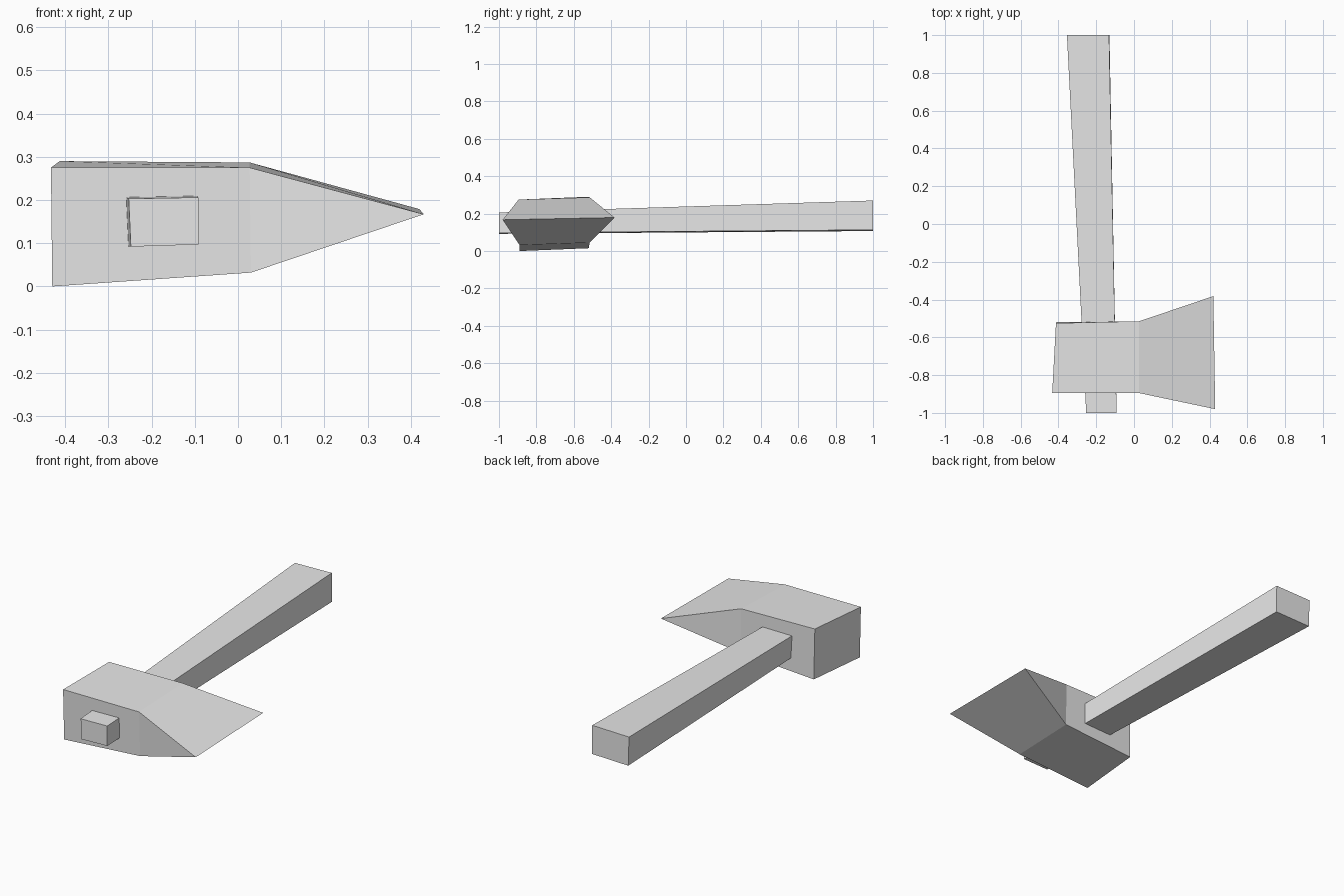
import bpy
import bmesh

cube = bpy.data.objects.get("Cube")
if cube:
    bpy.data.objects.remove(cube, do_unlink=True)

grey = bpy.data.materials.new("plain_grey")
grey.use_nodes = True
colour = (0.8, 0.8, 0.8, 1)
grey.diffuse_color = colour
grey.node_tree.nodes["Principled BSDF"].inputs["Base Color"].default_value = colour


def loft(name, sections):
    """Skin a row of four-corner sections; a two-corner section is a sharp edge."""
    bm = bmesh.new()
    rings = []
    for section in sections:
        ring = [bm.verts.new(p) for p in section]
        # A sharp edge shares its corners between the upper and lower sides
        rings.append(ring if len(ring) == 4 else [ring[0], ring[1], ring[1], ring[0]])
    for a, b in zip(rings, rings[1:]):
        for i in range(4):
            j = (i + 1) % 4
            corners = list(dict.fromkeys((a[i], a[j], b[j], b[i])))
            bm.faces.new(corners)
    for ring in (rings[0], rings[-1]):
        if len(set(ring)) == 4:
            bm.faces.new(ring)
    bmesh.ops.recalc_face_normals(bm, faces=bm.faces)
    mesh = bpy.data.meshes.new(name)
    bm.to_mesh(mesh)
    bm.free()
    mesh.materials.append(grey)
    obj = bpy.data.objects.new(name, mesh)
    bpy.context.collection.objects.link(obj)
    return obj


# Axe head: poll, cheek and flared cutting edge
# Corner order: front bottom, rear bottom, rear top, front top
loft("axe_head", [
    [(-0.43, -0.89, 0.0), (-0.41, -0.52, 0.015),
     (-0.413, -0.525, 0.29), (-0.433, -0.895, 0.275)],
    [(0.03, -0.89, 0.032), (0.03, -0.515, 0.045),
     (0.027, -0.515, 0.287), (0.027, -0.895, 0.275)],
    [(0.43, -0.98, 0.167), (0.42, -0.382, 0.179)],
])

# Handle: tapered square bar passing through the head
loft("handle", [
    [(-0.248, -1.0, 0.092), (-0.092, -1.0, 0.097),
     (-0.092, -1.0, 0.206), (-0.253, -1.0, 0.203)],
    [(-0.35, 1.0, 0.107), (-0.13, 1.0, 0.113),
     (-0.132, 1.0, 0.27), (-0.355, 1.0, 0.265)],
])
